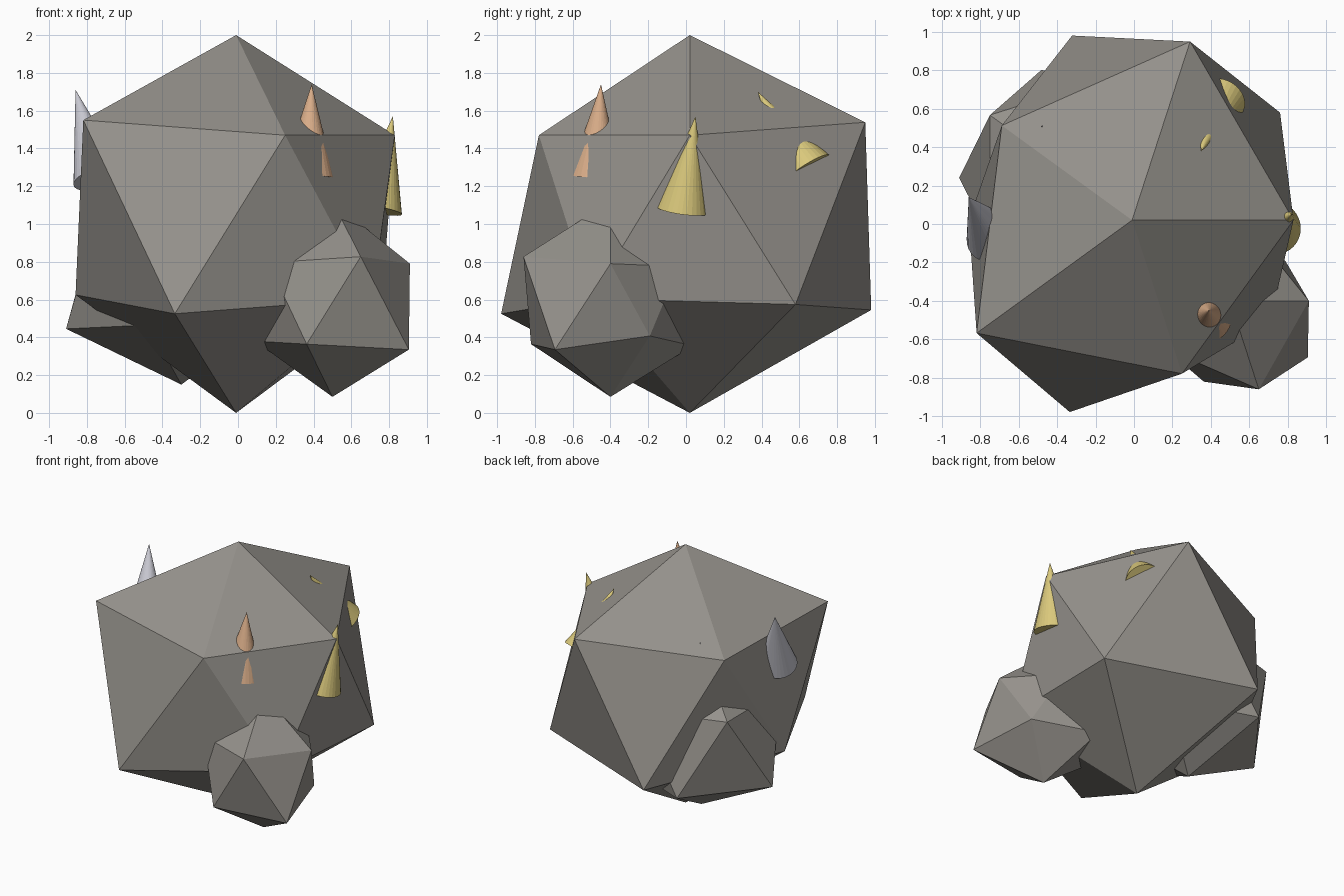
import bpy, bmesh, math
from mathutils import Vector

cube = bpy.data.objects.get("Cube")
if cube:
    bpy.data.objects.remove(cube)


def make_material(name, rgb):
    mat = bpy.data.materials.new(name)
    mat.use_nodes = True
    mat.diffuse_color = (*rgb, 1)
    mat.node_tree.nodes["Principled BSDF"].inputs["Base Color"].default_value = (*rgb, 1)
    return mat


stone = make_material("stone grey", (0.30, 0.285, 0.26))
gold = make_material("gold ore", (0.70, 0.58, 0.20))
copper = make_material("copper ore", (0.70, 0.42, 0.25))
silver = make_material("silver ore", (0.58, 0.58, 0.64))


def add_object(name, bm, mat):
    bmesh.ops.recalc_face_normals(bm, faces=bm.faces)
    mesh = bpy.data.meshes.new(name)
    bm.to_mesh(mesh)
    bm.free()
    mesh.materials.append(mat)
    obj = bpy.data.objects.new(name, mesh)
    bpy.context.collection.objects.link(obj)
    return obj


def rock(name, centre, top, bottom, upper, lower):
    """Uneven icosahedron: ring radii run anticlockwise, the lower ring half a step on."""
    bm = bmesh.new()
    centre = Vector(centre)

    def ring(radii, start, side):
        verts = []
        for i, r in enumerate(radii):
            a = math.radians(start + 72 * i)
            verts.append(bm.verts.new(centre + r * Vector((math.cos(a), math.sin(a), side / 2))))
        return verts

    tip = bm.verts.new(centre + Vector((0, 0, top)))
    foot = bm.verts.new(centre - Vector((0, 0, bottom)))
    up, low = ring(upper, 0, 1), ring(lower, 36, -1)
    for i in range(5):
        j = (i + 1) % 5
        bm.faces.new((tip, up[i], up[j]))
        bm.faces.new((up[i], low[i], up[j]))
        bm.faces.new((up[j], low[i], low[j]))
        bm.faces.new((foot, low[j], low[i]))
    return add_object(name, bm, stone)


def shard(name, base, tip, mat, radius=0.14):
    """Cone of ore from the middle of its base to its tip."""
    base, tip = Vector(base), Vector(tip)
    axis = tip - base
    bm = bmesh.new()
    bmesh.ops.create_cone(bm, cap_ends=True, segments=32, radius1=radius, radius2=0,
                          depth=axis.length)
    bmesh.ops.remove_doubles(bm, verts=bm.verts, dist=0.0001)
    obj = add_object(name, bm, mat)
    obj.rotation_mode = 'QUATERNION'
    obj.rotation_quaternion = Vector((0, 0, 1)).rotation_difference(axis)
    obj.location = (base + tip) / 2
    return obj


# Boulders
rock("main_boulder", (-0.01, 0.02, 1.05), 0.95, 1.05,
     (0.84, 0.977, 0.838, 1.0, 0.84), (0.952, 1.01, 0.85, 1.05, 0.89))
rock("front_boulder", (0.50, -0.40, 0.585), 0.535, 0.50,
     (0.41, 0.38, 0.45, 0.42, 0.484), (0.355, 0.46, 0.41, 0.442, 0.50))
rock("back_boulder", (-0.30, 0.24, 0.75), 0.60, 0.60,
     (0.55, 0.55, 0.556, 0.55, 0.55), (0.55, 0.59, 0.61, 0.57, 0.55))

# Ore shards set into the main boulder
shard("side_gold_shard", (0.73, -0.02, 1.075), (0.82, 0.05, 1.57), gold)
shard("back_gold_shard", (0.44, 0.64, 1.29), (0.35, 0.38, 1.70), gold)
shard("copper_shard", (0.37, -0.48, 1.25), (0.39, -0.45, 1.74), copper)
shard("silver_shard", (-0.735, -0.07, 1.24), (-0.86, 0.14, 1.71), silver)
shard("buried_silver_shard", (-0.42, 0.43, 1.06), (-0.48, 0.51, 1.555), silver)
